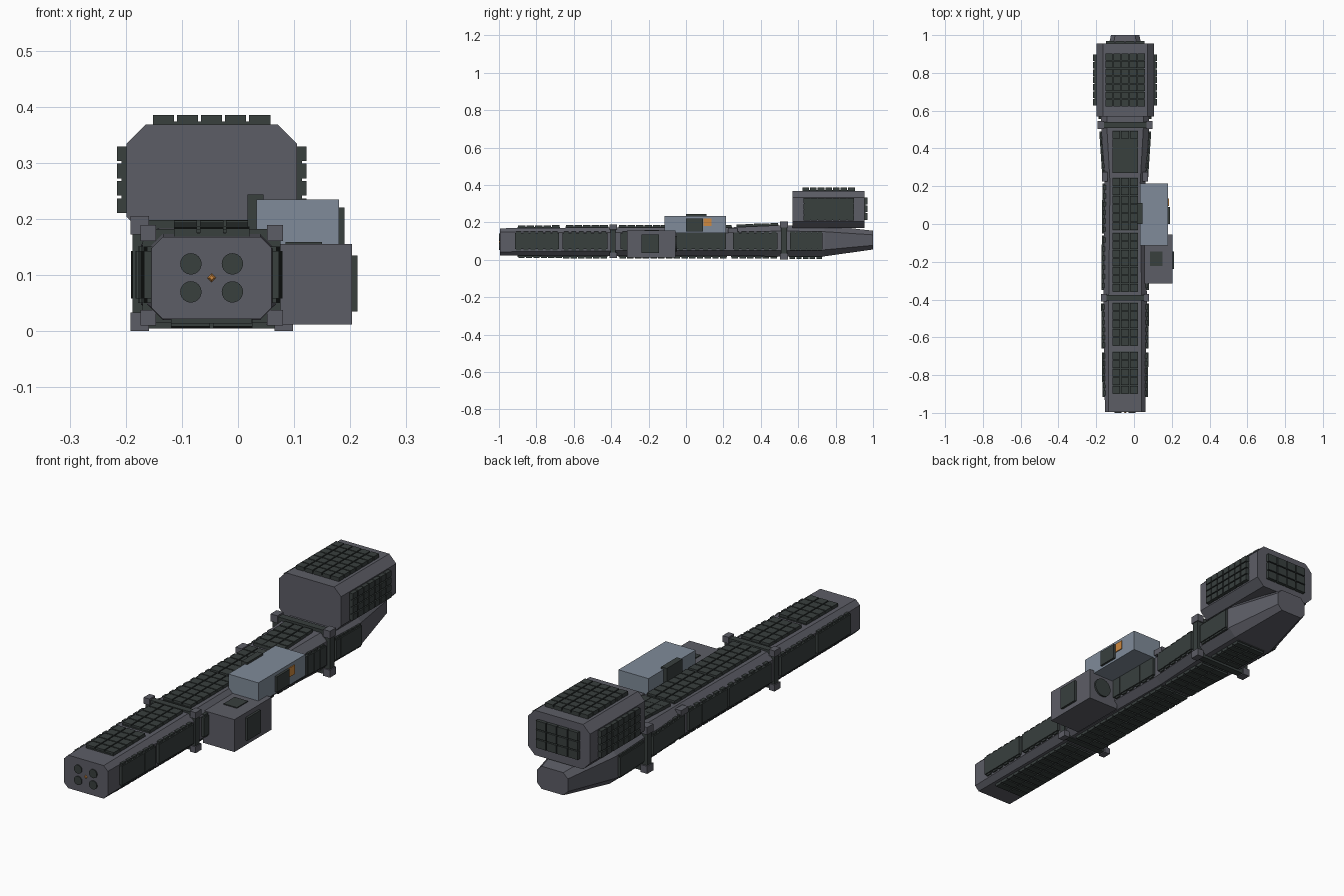
import bpy, bmesh
from math import pi
from mathutils import Matrix, Vector

if "Cube" in bpy.data.objects:
    bpy.data.objects.remove(bpy.data.objects["Cube"])

CX = -0.047  # centre line of the hull


def material(name, rgb):
    m = bpy.data.materials.new(name)
    m.use_nodes = True
    m.diffuse_color = (*rgb, 1)
    m.node_tree.nodes["Principled BSDF"].inputs["Base Color"].default_value = (*rgb, 1)
    return m


GREY = material("hull grey", (0.108, 0.11, 0.132))
DARK = material("dark panel", (0.04, 0.05, 0.048))
BLUE = material("pale blue grey", (0.215, 0.26, 0.32))
ORANGE = material("orange", (0.62, 0.25, 0.05))


def finish(name, bm, mat):
    bmesh.ops.recalc_face_normals(bm, faces=bm.faces)
    me = bpy.data.meshes.new(name)
    bm.to_mesh(me)
    bm.free()
    me.materials.append(mat)
    ob = bpy.data.objects.new(name, me)
    bpy.context.collection.objects.link(ob)
    return ob


def add_box(bm, x, y, z):
    """Add a box from three (low, high) ranges."""
    size = [b - a for a, b in (x, y, z)]
    mid = Vector([(a + b) / 2 for a, b in (x, y, z)])
    bmesh.ops.create_cube(bm, size=1, matrix=Matrix.Translation(mid) @ Matrix.Diagonal((*size, 1)))


def box(name, mat, *ranges):
    bm = bmesh.new()
    add_box(bm, *ranges)
    return finish(name, bm, mat)


def octagon(hw, z0, z1, c):
    """Chamfered rectangle in x and z."""
    return [(CX + hw, z0 + c), (CX + hw, z1 - c), (CX + hw - c, z1), (CX - hw + c, z1),
            (CX - hw, z1 - c), (CX - hw, z0 + c), (CX - hw + c, z0), (CX + hw - c, z0)]


def loft(name, mat, stations):
    """Skin chamfered sections given as (y, half width, bottom, top, chamfer)."""
    bm = bmesh.new()
    rings = [[bm.verts.new((x, y, z)) for x, z in octagon(*s)] for y, *s in stations]
    for a, b in zip(rings, rings[1:]):
        for i in range(8):
            j = (i + 1) % 8
            bm.faces.new((a[i], a[j], b[j], b[i]))
    bm.faces.new(rings[0])
    bm.faces.new(rings[-1])
    return finish(name, bm, mat)


def spans(lo, hi, n, gap=0.005):
    """Split a range into n spans with gaps between."""
    step = (hi - lo) / n
    return [(lo + i * step + gap / 2, lo + (i + 1) * step - gap / 2) for i in range(n)]


# Hull
HULL = [(-0.995, 0.107, 0.022, 0.168, 0.02),
        (-0.4, 0.115, 0.02, 0.173, 0.028),
        (0.22, 0.108, 0.02, 0.172, 0.028),
        (0.5, 0.126, 0.018, 0.184, 0.03),
        (0.74, 0.132, 0.018, 0.185, 0.035),
        (1.0, 0.075, 0.055, 0.155, 0.022)]
loft("hull", GREY, HULL)


def section(y):
    for a, b in zip(HULL, HULL[1:]):
        if y <= b[0]:
            t = (y - a[0]) / (b[0] - a[0])
            return [p + (q - p) * t for p, q in zip(a[1:], b[1:])]


# Top armour tiles, three columns following the deck
for n, (y0, y1, rows) in enumerate([(-0.9, -0.675, 5), (-0.645, -0.415, 5), (-0.36, -0.045, 7),
                                    (-0.035, 0.245, 6), (0.27, 0.495, 5)]):
    bm = bmesh.new()
    for ys in spans(y0, y1, rows):
        top = section(sum(ys) / 2)[2]
        for xs in spans(CX - 0.07, CX + 0.07, 3):
            add_box(bm, xs, ys, (top - 0.008, top + 0.014))
    top0, top1 = section(y0)[2], section(y1)[2]
    add_box(bm, (CX - 0.067, CX + 0.067), (y0, y1), (min(top0, top1) - 0.01, max(top0, top1) + 0.004))
    finish(f"top_armour_{n + 1}", bm, DARK)

# Belly slats
for n, (y0, y1, rows) in enumerate([(-0.9, -0.42, 12), (-0.36, 0.22, 14), (0.24, 0.49, 6),
                                    (0.55, 0.73, 5)]):
    bm = bmesh.new()
    for ys in spans(y0, y1, rows, 0.007):
        low = section(sum(ys) / 2)[1]
        for xs in spans(CX - 0.075, CX + 0.075, 2):
            add_box(bm, xs, ys, (low - 0.013, low + 0.01))
    add_box(bm, (CX - 0.072, CX + 0.072), (y0, y1), (0.014, 0.026))
    finish(f"belly_armour_{n + 1}", bm, DARK)

# Side armour: plates that follow the hull flank, with locking tabs
for side, label in ((1, "left"), (-1, "right")):
    for n, (y0, y1) in enumerate([(-0.915, -0.68), (-0.66, -0.42), (-0.35, -0.06), (-0.05, 0.215),
                                  (0.25, 0.49), (0.555, 0.73)]):
        bm = bmesh.new()
        for ys in spans(y0, y1, 6, 0):
            w = section(sum(ys) / 2)[0]
            x = sorted((CX + side * (w - 0.015), CX + side * (w + 0.012)))
            add_box(bm, x, ys, (0.058, 0.143))
            tab = sorted((CX + side * (w - 0.015), CX + side * (w + 0.007)))
            mid = sum(ys) / 2
            for z in ((0.05, 0.06), (0.141, 0.151)):
                add_box(bm, tab, (mid - 0.013, mid + 0.013), z)
        finish(f"{label}_side_armour_{n + 1}", bm, DARK)

# Collars: dark band with grey corner blocks
for n, (y0, y1, hw, z0, z1, b) in enumerate([(-0.41, -0.37, 0.127, 0.01, 0.189, 0.028),
                                             (0.502, 0.545, 0.145, 0.0, 0.205, 0.033)]):
    loft(f"collar_band_{n + 1}", DARK, [(y, hw - 0.004, z0 + 0.005, z1 - 0.007, 0.022)
                                        for y in (y0 + 0.006, y1 - 0.006)])
    bm = bmesh.new()
    for s in (-1, 1):
        x = sorted((CX + s * hw, CX + s * (hw - b)))
        for z in ((z0, z0 + b), (z1 - b, z1)):
            add_box(bm, x, (y0, y1), z)
    finish(f"collar_blocks_{n + 1}", bm, GREY)

# Small blocks where the hull begins to flare
bm = bmesh.new()
for s in (-1, 1):
    add_box(bm, sorted((CX + s * 0.092, CX + s * 0.122)), (0.225, 0.275), (0.145, 0.17))
finish("flare_blocks", bm, GREY)

# Bridge tower
loft("bridge", GREY, [(y, 0.152, 0.17, 0.368, 0.034) for y in (0.57, 0.955)])

bm = bmesh.new()
for xs in spans(CX - 0.107, CX + 0.107, 5):
    for ys in spans(0.62, 0.905, 7):
        add_box(bm, xs, ys, (0.36, 0.385))
add_box(bm, (CX - 0.1, CX + 0.1), (0.625, 0.9), (0.36, 0.374))
finish("bridge_top_armour", bm, DARK)

for s, label in ((1, "left"), (-1, "right")):
    bm = bmesh.new()
    for ys in spans(0.625, 0.9, 7):
        for zs in spans(0.208, 0.332, 4):
            add_box(bm, sorted((CX + s * 0.145, CX + s * 0.169)), ys, zs)
    add_box(bm, sorted((CX + s * 0.145, CX + s * 0.161)), (0.63, 0.895), (0.212, 0.328))
    finish(f"bridge_{label}_armour", bm, DARK)

bm = bmesh.new()
for xs in spans(CX - 0.105, CX + 0.105, 4):
    for zs in spans(0.21, 0.335, 3):
        add_box(bm, xs, (0.95, 0.97), zs)
add_box(bm, (CX - 0.1, CX + 0.1), (0.95, 0.96), (0.215, 0.33))
finish("bridge_rear_armour", bm, DARK)

# Lower side pod
box("lower_pod", GREY, (0.05, 0.203), (-0.315, -0.055), (0.012, 0.155))
box("lower_pod_side_plate", DARK, (0.2, 0.213), (-0.238, -0.145), (0.035, 0.135))
box("lower_pod_top_plate", DARK, (0.085, 0.15), (-0.222, -0.145), (0.15, 0.159))


def disc(bm, x, y, z, r, depth, sides=24):
    bmesh.ops.create_cone(bm, cap_ends=True, segments=sides, radius1=r, radius2=r, depth=depth,
                          matrix=Matrix.Translation((x, y, z)) @ Matrix.Rotation(pi / 2, 4, "X"))


bm = bmesh.new()
disc(bm, 0.135, -0.053, 0.085, 0.042, 0.012)
finish("lower_pod_rear_port", bm, DARK)

# Upper side pod
box("upper_pod", BLUE, (0.033, 0.18), (-0.115, 0.215), (0.142, 0.235))
box("upper_pod_outer_plate", DARK, (0.175, 0.19), (0.0, 0.09), (0.152, 0.22))
box("upper_pod_marker", ORANGE, (0.177, 0.184), (0.094, 0.135), (0.18, 0.22))
box("upper_pod_inner_plate", DARK, (0.017, 0.045), (0.0, 0.11), (0.165, 0.244))

# Front ports and centre lamp
bm = bmesh.new()
for dx in (-0.037, 0.037):
    for z in (0.07, 0.12):
        disc(bm, CX + dx, -0.996, z, 0.019, 0.007)
finish("front_ports", bm, DARK)
bm = bmesh.new()
bmesh.ops.create_cone(bm, cap_ends=True, segments=4, radius1=0.01, radius2=0.004, depth=0.008,
                      matrix=Matrix.Translation((CX, -0.996, 0.095)) @ Matrix.Rotation(pi / 2, 4, "X"))
finish("front_lamp", bm, ORANGE)
